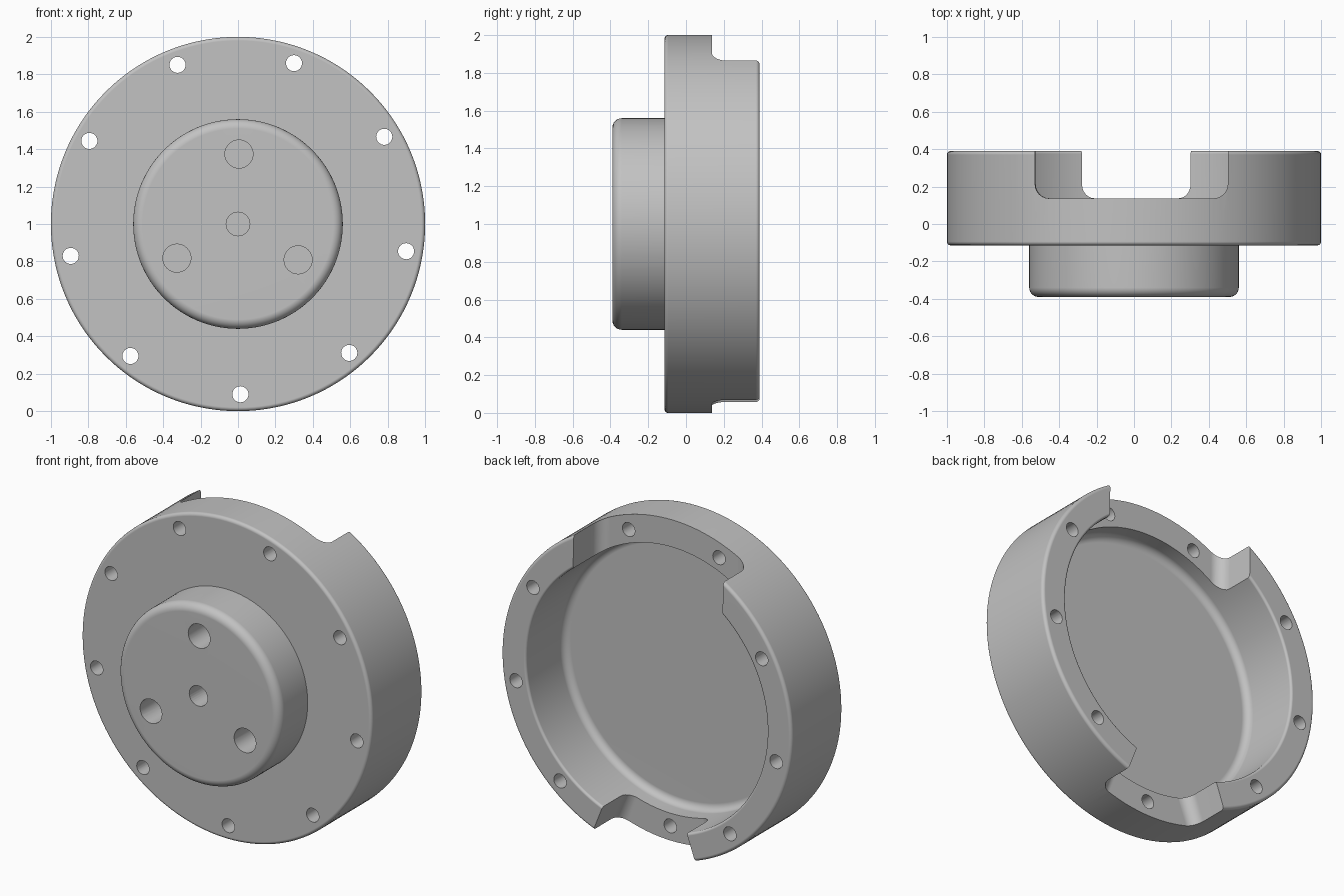
import bpy, bmesh
from math import sin, cos, pi, radians
from mathutils import Vector, Matrix

if "Cube" in bpy.data.objects:
    bpy.data.objects.remove(bpy.data.objects["Cube"], do_unlink=True)

grey = bpy.data.materials.new("plain grey")
grey.use_nodes = True
grey.diffuse_color = (0.54, 0.54, 0.54, 1)
grey.node_tree.nodes["Principled BSDF"].inputs["Base Color"].default_value = (0.54, 0.54, 0.54, 1)

AXIS = Vector((0, 0, 1))   # centre of the turned body, which runs along y
TWIST = radians(-0.9)      # slight turn of both notches about the axis


def rounded(corners, steps=6):
    """Outline through (u, v, radius) corners, each right angle rounded by its radius."""
    out = []
    for i, (u, v, rad) in enumerate(corners):
        p = Vector((u, v))
        if rad == 0:
            out.append(p)
            continue
        a = (Vector(corners[i - 1][:2]) - p).normalized()
        b = (Vector(corners[(i + 1) % len(corners)][:2]) - p).normalized()
        for k in range(steps + 1):
            t = k / steps * pi / 2
            out.append(p + rad * (a * (1 - sin(t)) + b * (1 - cos(t))))
    return out


def make_object(name, bm):
    bmesh.ops.recalc_face_normals(bm, faces=bm.faces)
    mesh = bpy.data.meshes.new(name)
    bm.to_mesh(mesh)
    bm.free()
    mesh.materials.append(grey)
    obj = bpy.data.objects.new(name, mesh)
    bpy.context.collection.objects.link(obj)
    return obj


def turned(name, corners, segments=144):
    """Spin a (radius, y) profile round the body axis."""
    bm = bmesh.new()
    verts = [bm.verts.new((p.x, p.y, 1)) for p in rounded(corners)]
    edges = [bm.edges.new(pair) for pair in zip(verts, verts[1:])]
    bmesh.ops.spin(bm, geom=verts + edges, cent=AXIS, axis=(0, 1, 0),
                   angle=2 * pi, steps=segments, use_merge=True)
    bmesh.ops.remove_doubles(bm, verts=bm.verts, dist=1e-5)
    return make_object(name, bm)


def notch(name, half_in, half_out, r_in, r_out, side):
    """Block with a round-cornered floor, running outward through the rim wall."""
    floor, top, fillet = 0.137, 0.6, 0.075
    bm = bmesh.new()
    rings = []
    for half, r in ((half_in, r_in), (half_out, r_out)):
        shape = rounded([(-half, top, 0), (-half, floor, fillet),
                         (half, floor, fillet), (half, top, 0)])
        rings.append([bm.verts.new((p.x, p.y, 1 + side * r)) for p in shape])
    n = len(rings[0])
    for i in range(n):
        j = (i + 1) % n
        bm.faces.new((rings[0][i], rings[0][j], rings[1][j], rings[1][i]))
    for ring in rings:
        bm.faces.new(ring)
    bmesh.ops.rotate(bm, verts=bm.verts, cent=AXIS, matrix=Matrix.Rotation(TWIST, 3, "Y"))
    return make_object(name, bm)


def drills(name, places, y_from, y_to):
    """Round bars along y at (angle, distance, radius) places."""
    bm = bmesh.new()
    for angle, dist, rad in places:
        a = radians(angle)
        spot = Vector((dist * cos(a), (y_from + y_to) / 2, 1 + dist * sin(a)))
        bmesh.ops.create_cone(bm, cap_ends=True, segments=32, radius1=rad, radius2=rad,
                              depth=y_to - y_from,
                              matrix=Matrix.Translation(spot) @ Matrix.Rotation(pi / 2, 4, "X"))
    return make_object(name, bm)


# Turned cup: front boss, flange, outer wall, rim and hollow back
housing = turned("housing", [
    (0, -0.39, 0), (0.56, -0.39, 0.05), (0.56, -0.114, 0),
    (1, -0.114, 0.02), (1, 0.39, 0.02), (0.83, 0.39, 0.015),
    (0.83, 0.012, 0.045), (0, 0.012, 0)])

cutters = [
    # Wide parallel notch at the top, narrow radial notch at the bottom
    notch("top_notch_cutter", 0.515, 0.515, 0.45, 1.15, 1),
    notch("bottom_notch_cutter", 0.205, 0.43, 0.55, 1.15, -1),
    # Nine bolt holes through the rim
    drills("rim_hole_cutter", [(-89.2 + 40 * i, 0.91, 0.043) for i in range(9)], -0.5, 0.6),
    # Blind holes in the boss
    drills("boss_hole_cutter",
           [(0, 0, 0.063)] + [(89.2 + 120 * i, 0.374, 0.075) for i in range(3)], -0.6, -0.12),
]

bpy.ops.object.select_all(action="DESELECT")
bpy.context.view_layer.objects.active = housing
housing.select_set(True)
for cutter in cutters:
    cutter.hide_render = True
    cut = housing.modifiers.new(cutter.name, "BOOLEAN")
    cut.operation = "DIFFERENCE"
    cut.solver = "EXACT"
    cut.object = cutter
    bpy.ops.object.modifier_apply(modifier=cut.name)
    bpy.data.objects.remove(cutter, do_unlink=True)

# Smooth rounds, with the large faces kept flat
bpy.ops.object.shade_smooth_by_angle(angle=radians(30))
normals = housing.modifiers.new("flat_face_normals", "WEIGHTED_NORMAL")
normals.keep_sharp = True
